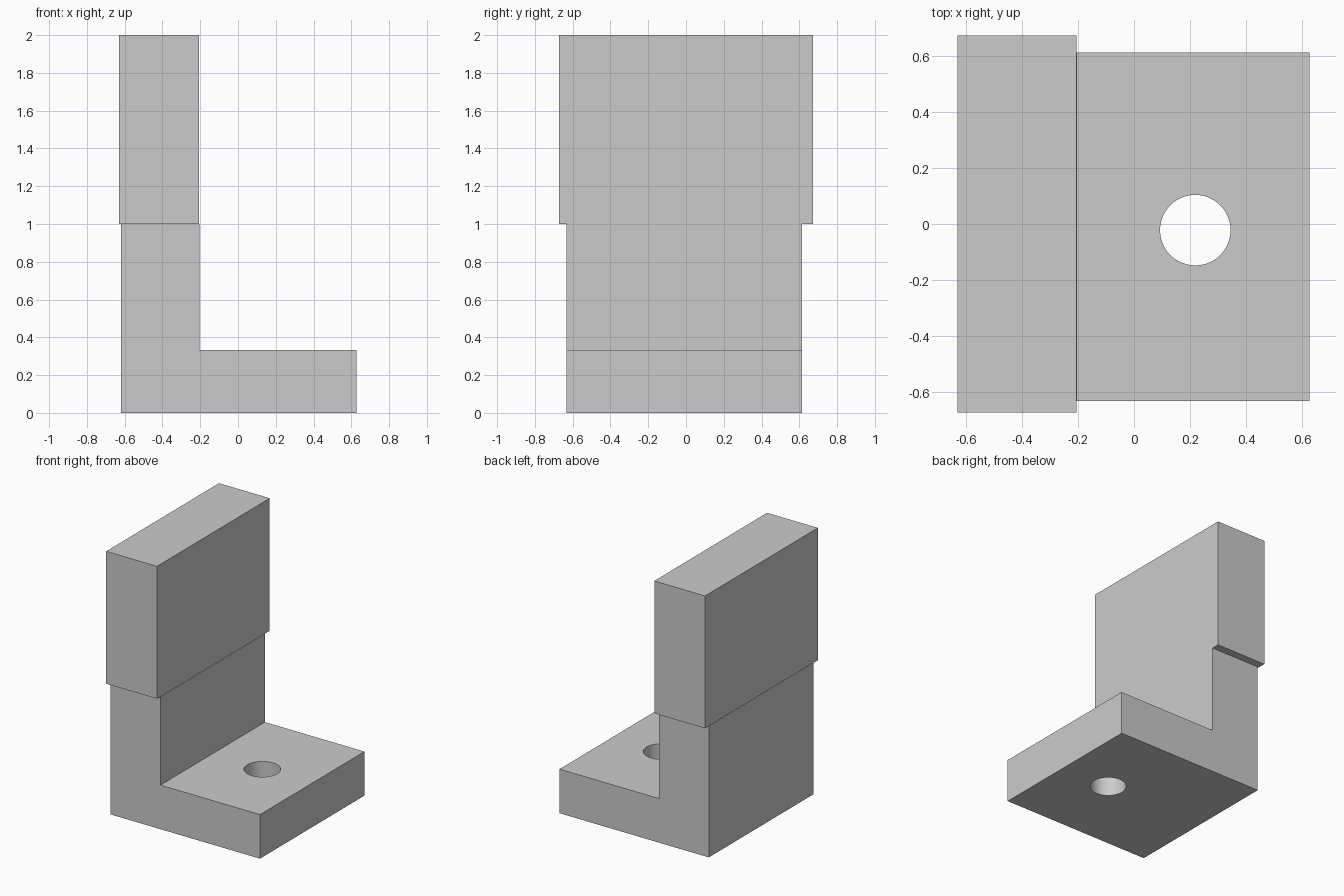
import bpy, bmesh
from math import pi

if "Cube" in bpy.data.objects:
    bpy.data.objects.remove(bpy.data.objects["Cube"])


def finish(bm, name):
    bmesh.ops.recalc_face_normals(bm, faces=bm.faces)
    mesh = bpy.data.meshes.new(name)
    bm.to_mesh(mesh)
    bm.free()
    obj = bpy.data.objects.new(name, mesh)
    bpy.context.collection.objects.link(obj)
    return obj


def extrude_profile(name, profile, y0, y1):
    """Extrude an (x, z) outline from y0 to y1."""
    bm = bmesh.new()
    face = bm.faces.new([bm.verts.new((x, y0, z)) for x, z in profile])
    result = bmesh.ops.extrude_face_region(bm, geom=[face])
    verts = [v for v in result["geom"] if isinstance(v, bmesh.types.BMVert)]
    bmesh.ops.translate(bm, verts=verts, vec=(0, y1 - y0, 0))
    return finish(bm, name)


# L-shaped bracket: foot plate and lower wall
bracket = extrude_profile(
    "bracket",
    [(-0.62, 0), (0.627, 0), (0.627, 0.333), (-0.204, 0.333), (-0.204, 1.0), (-0.62, 1.0)],
    -0.633, 0.613)

# Slightly larger block on top of the wall
extrude_profile(
    "upper_block",
    [(-0.63, 1.0), (-0.206, 1.0), (-0.206, 2.0), (-0.63, 2.0)],
    -0.673, 0.673)

# Round hole through the foot plate
bm = bmesh.new()
bmesh.ops.create_cone(bm, cap_ends=True, segments=48, radius1=0.126, radius2=0.126, depth=1.0)
cutter = finish(bm, "hole_cutter")
cutter.location = (0.219, -0.022, 0.16)
cutter.hide_render = True
cutter.display_type = 'WIRE'

cut = bracket.modifiers.new("hole", 'BOOLEAN')
cut.operation = 'DIFFERENCE'
cut.solver = 'EXACT'
cut.object = cutter
